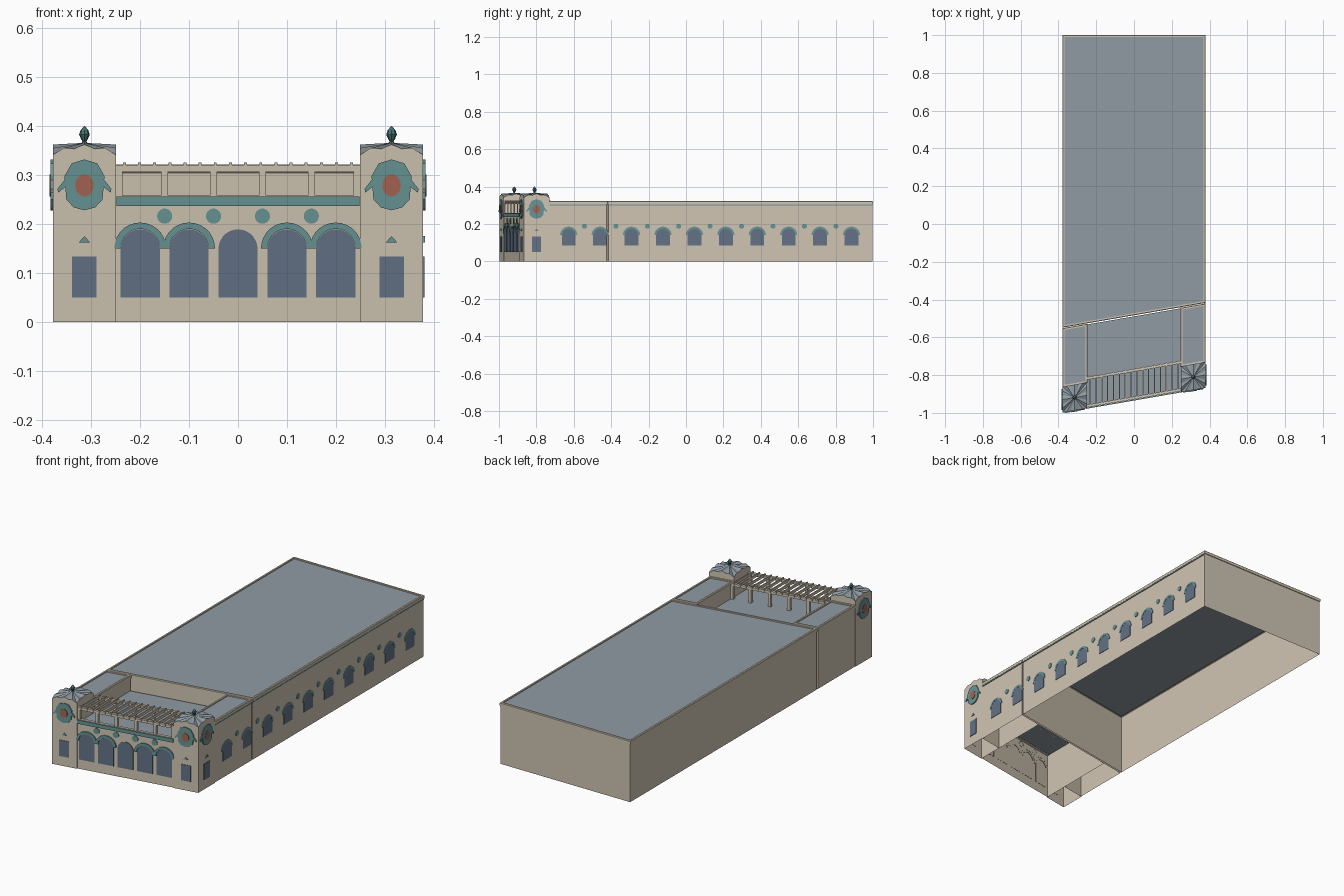
import bpy, bmesh
from math import sin, cos, pi

cube = bpy.data.objects.get("Cube")
if cube:
    bpy.data.objects.remove(cube, do_unlink=True)

SLOPE = 0.1726          # the street front runs at a slant
FRONT = -0.9327         # tower front line at x = 0
FACADE = FRONT + 0.004
TOWER_BACK = FRONT + 0.137
TOWER_X = 0.314
SIDE_X = 0.375


def material(name, color):
    m = bpy.data.materials.new(name)
    m.use_nodes = True
    m.diffuse_color = (*color, 1)
    m.node_tree.nodes["Principled BSDF"].inputs["Base Color"].default_value = (*color, 1)
    return m


STUCCO = material("cream stucco", (0.63, 0.56, 0.45))
ROOF = material("grey roof", (0.28, 0.33, 0.37))
GLASS = material("blue grey glass", (0.125, 0.17, 0.24))
TEAL = material("teal tile", (0.14, 0.30, 0.305))
RED = material("brick red", (0.38, 0.13, 0.09))
DARK = material("dark teal", (0.06, 0.16, 0.16))


def finish(name, bm, *mats):
    bmesh.ops.recalc_face_normals(bm, faces=bm.faces[:])
    me = bpy.data.meshes.new(name)
    bm.to_mesh(me)
    bm.free()
    for m in mats:
        me.materials.append(m)
    ob = bpy.data.objects.new(name, me)
    bpy.context.collection.objects.link(ob)
    return ob


def skin(bm, a, b):
    n = len(a)
    return [bm.faces.new((a[i], a[(i + 1) % n], b[(i + 1) % n], b[i])) for i in range(n)]


def slant_loft(bm, x0, x1, front, back, rings, floor=False, back_y=None):
    """Stack of slanted rectangles; each ring is (outset, height)."""
    prev = None
    for d, z in rings:
        pts = [(x0 - d, front - d), (x1 + d, front - d), (x1 + d, back + d), (x0 - d, back + d)]
        ring = []
        for i, (x, off) in enumerate(pts):
            y = back_y + d if back_y is not None and i > 1 else SLOPE * x + off
            ring.append(bm.verts.new((x, y, z)))
        if prev:
            skin(bm, prev, ring)
        elif floor:
            bm.faces.new(ring)
        prev = ring
    return bm.faces.new(prev)


def building(name, x0, x1, front, back, rings, back_y=None):
    bm = bmesh.new()
    slant_loft(bm, x0, x1, front, back, rings, back_y=back_y).material_index = 1
    return finish(name, bm, STUCCO, ROOF)


def bars(name, boxes, mat):
    bm = bmesh.new()
    for x0, x1, f, b, z0, z1 in boxes:
        slant_loft(bm, x0, x1, f, b, [(0, z0), (0, z1)], floor=True)
    return finish(name, bm, mat)


# Wall frames: (along wall, height, depth) to a point in space
def on_front(u, v, d):
    return (u, SLOPE * u + FACADE - d, v)


def on_tower_front(u, v, d):
    return (u, SLOPE * u + FRONT - d, v)


def on_right(u, v, d):
    return (SIDE_X + d, u, v)


def on_left(u, v, d):
    return (-SIDE_X - 0.003 - d, u, v)


def plates(name, outlines, wall, mat, depth=0.003):
    bm = bmesh.new()
    for pts in outlines:
        low = [bm.verts.new(wall(u, v, -0.001)) for u, v in pts]
        top = [bm.verts.new(wall(u, v, depth)) for u, v in pts]
        skin(bm, low, top)
        bm.faces.new(top)
    return finish(name, bm, mat)


def arc(cx, cz, r, a0=0.0, a1=pi, n=14, tall=1.0):
    return [(cx + r * cos(a0 + (a1 - a0) * i / n), cz + r * tall * sin(a0 + (a1 - a0) * i / n))
            for i in range(n + 1)]


def disc(cx, cz, r, tall=1.0):
    return arc(cx, cz, r, 0, 2 * pi, 18, tall)[:-1]


def arch(cx, z0, spring, r):
    return [(cx - r, z0), (cx + r, z0)] + arc(cx, spring, r)


def hood(cx, spring, outer, inner):
    return arc(cx, spring, outer) + arc(cx, spring, inner)[::-1]


def rect(cx, hw, z0, z1):
    return [(cx - hw, z0), (cx + hw, z0), (cx + hw, z1), (cx - hw, z1)]


# Main hall, wings and low centre block: open-bottomed shells with a raised curb
curb = [(0, 0), (0, 0.304), (0.003, 0.305), (0.003, 0.319), (0, 0.322), (-0.008, 0.322), (-0.008, 0.316)]
building("main_hall", -SIDE_X, SIDE_X, -0.480, 0, curb, back_y=0.997)
building("right_wing", 0.25, SIDE_X, TOWER_BACK, -0.489, curb)
building("left_wing", -SIDE_X, -0.25, TOWER_BACK, -0.489, curb)
building("centre_block", -0.25, 0.25, FACADE, -0.489, [(0, 0), (0, 0.238)])
bars("front_parapet", [(-0.25, 0.25, FACADE, FACADE + 0.015, 0.237, 0.258)], STUCCO)
plates("front_teal_band", [rect(0, 0.248, 0.237, 0.256)], on_front, TEAL, 0.006)

# Front arcade
bays = [-0.2, -0.1, 0, 0.1, 0.2]
plates("front_windows", [arch(x, 0.05, 0.149, 0.04) for x in bays], on_front, GLASS)
plates("front_hoods", [hood(x, 0.150, 0.053, 0.04) for x in bays if x], on_front, TEAL, 0.006)
plates("front_discs", [disc(x + 0.05, 0.216, 0.0155) for x in bays[:-1]], on_front, TEAL)

# Right side arcade
ys = [-0.627 + 0.168 * i for i in range(10)]
plates("side_windows", [arch(y, 0.086, 0.14, 0.037) for y in ys], on_right, GLASS, 0.002)
plates("side_hoods", [hood(y, 0.14, 0.046, 0.035) for y in ys], on_right, TEAL)
plates("side_discs", [disc(y + 0.084, 0.188, 0.0135) for y in ys[:-1]], on_right, TEAL)
side_runs = [(-0.73, -0.426), (-0.414, 0.997)]
plates("side_teal_band", [rect((a + b) / 2, (b - a) / 2, 0.299, 0.304) for a, b in side_runs],
       on_right, TEAL)

# Pergola
rows = (FACADE + 0.001, -0.781)
posts = [-0.243, -0.15, -0.05, 0.05, 0.15, 0.243]
bars("pergola_posts", [(x - 0.007, x + 0.007, f, f + 0.013, 0.237, 0.308)
                       for x in posts for f in rows], STUCCO)
bars("pergola_beams", [(-0.25, 0.25, f, f + 0.014, 0.307, 0.321) for f in rows], STUCCO)
rafters = [-0.2325 + 0.031 * i for i in range(16)]
bars("pergola_rafters", [(x - 0.003, x + 0.003, rows[0] - 0.003, rows[1] + 0.017, 0.313, 0.326)
                         for x in rafters], STUCCO)


# Towers
def scallop(t):
    return 0.345 + 0.014 * cos(pi * t / 2) + 0.0035 * cos(3 * pi * t)


def tower(side):
    name = "right" if side > 0 else "left"
    cx = side * TOWER_X
    cy = SLOPE * cx + (FRONT + TOWER_BACK) / 2
    half, deep, n = 0.064, (TOWER_BACK - FRONT) / 2, 12
    bm = bmesh.new()
    corners = [(-1, -1), (1, -1), (1, 1), (-1, 1)]
    low, top = [], []
    for k in range(4):
        (ax, ay), (bx, by) = corners[k], corners[(k + 1) % 4]
        for i in range(n):
            f = i / n
            u, w = ax + (bx - ax) * f, ay + (by - ay) * f
            x = cx + half * u
            y = cy + SLOPE * half * u + deep * w
            low.append(bm.verts.new((x, y, 0)))
            top.append(bm.verts.new((x, y, scallop(2 * f - 1))))
    skin(bm, low, top)
    apex = bm.verts.new((cx, cy, 0.366))
    for i in range(len(top)):
        bm.faces.new((top[i], top[(i + 1) % len(top)], apex)).material_index = 1
    finish(name + "_tower", bm, STUCCO, ROOF)

    # Bud-shaped finial turned from a profile
    profile = [(0.009, 0.362), (0.004, 0.369), (0.007, 0.374), (0.011, 0.383), (0.008, 0.392)]
    bm = bmesh.new()
    prev = None
    for r, z in profile:
        ring = [bm.verts.new((cx + r * cos(pi * i / 4), cy + r * sin(pi * i / 4), z)) for i in range(8)]
        if prev:
            skin(bm, prev, ring)
        prev = ring
    tip = bm.verts.new((cx, cy, 0.401))
    for i in range(8):
        bm.faces.new((prev[i], prev[(i + 1) % 8], tip))
    finish(name + "_finial", bm, DARK)
    return cx, cy


def medallion(name, c, wall):
    half = [(0, 0.332), (0.026, 0.324), (0.041, 0.298), (0.037, 0.25), (0.022, 0.234), (0, 0.228)]
    shape = [(c + u, v) for u, v in half] + [(c - u, v) for u, v in half[-2:0:-1]]
    ears = [[(c + s * u, v) for u, v in ((0.036, 0.296), (0.055, 0.272), (0.054, 0.264), (0.036, 0.278))]
            for s in (-1, 1)]
    plates(name + "_medallion", [shape] + ears, wall, TEAL, 0.005)
    plates(name + "_medallion_centre", [disc(c, 0.279, 0.019, 1.2)], wall, RED, 0.007)


def lower_details(name, c, wall):
    plates(name + "_window", [rect(c, 0.025, 0.05, 0.134)], wall, GLASS)
    plates(name + "_triangle", [[(c - 0.012, 0.162), (c + 0.012, 0.162), (c, 0.175)]], wall, TEAL, 0.004)


def on_tower_right(u, v, d):
    return on_right(u, v, d + 0.003)


for side, label, wall in ((1, "right_tower", on_tower_right), (-1, "left_tower", on_left)):
    cx, cy = tower(side)
    medallion(label + "_front", cx, on_tower_front)
    lower_details(label + "_front", cx, on_tower_front)
    yc = cy + SLOPE * side * 0.064
    medallion(label + "_side", yc, wall)
    if side > 0:
        lower_details(label + "_side", yc, wall)
